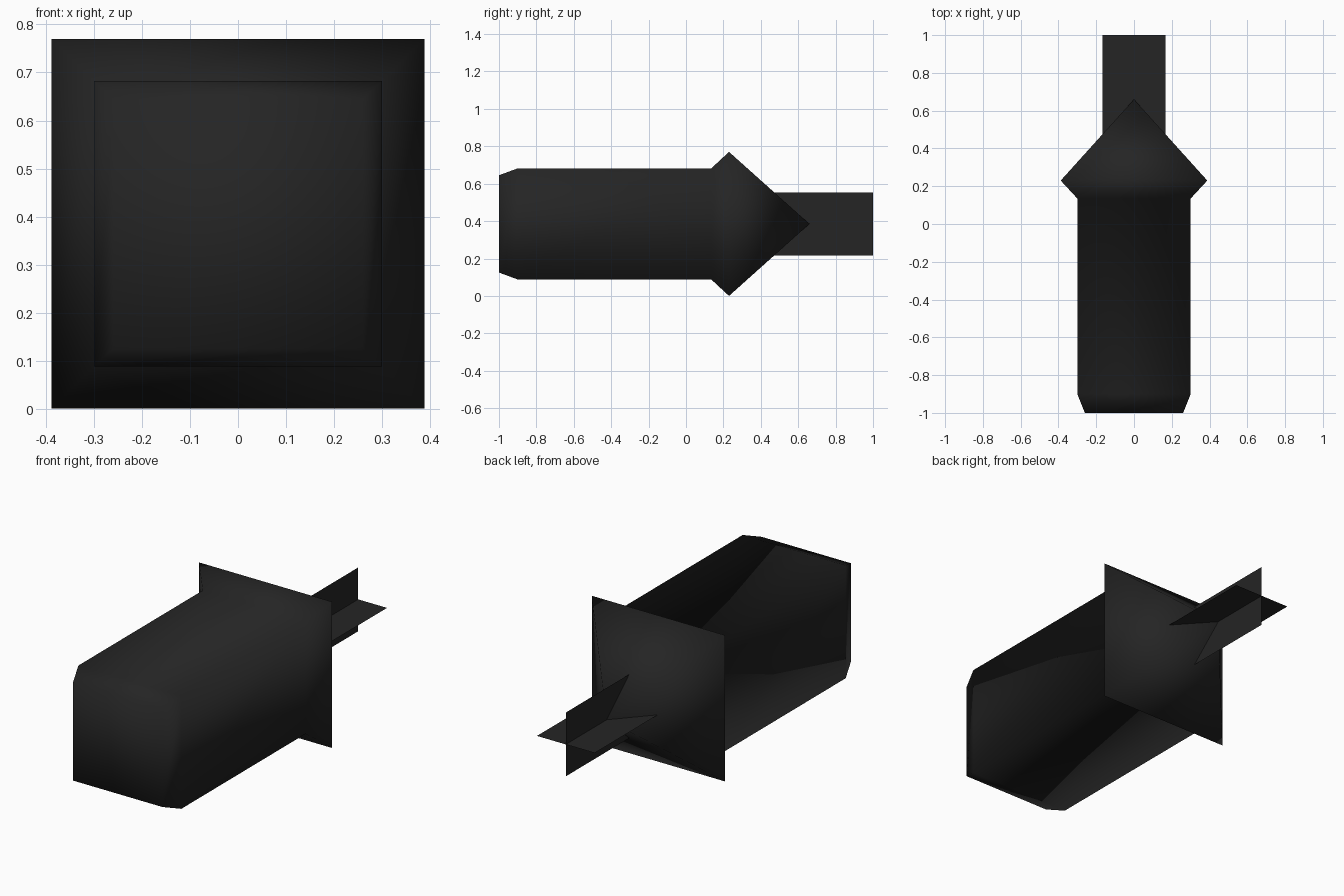
import bpy, bmesh

if "Cube" in bpy.data.objects:
    bpy.data.objects.remove(bpy.data.objects["Cube"])

CZ = 0.385  # height of the long axis

black = bpy.data.materials.new("black rubber")
black.diffuse_color = (0.018, 0.018, 0.018, 1)
black.use_nodes = True
black.node_tree.nodes["Principled BSDF"].inputs["Base Color"].default_value = black.diffuse_color


def make_object(name, bm):
    mesh = bpy.data.meshes.new(name)
    bm.to_mesh(mesh)
    bm.free()
    mesh.materials.append(black)
    obj = bpy.data.objects.new(name, mesh)
    bpy.context.collection.objects.link(obj)
    return obj


# Body: square rings along y, bevelled front, flared collar, pyramid tail
profile = [(-1.0, 0.26, 0.26), (-0.9, 0.30, 0.297),
           (0.135, 0.30, 0.297), (0.23, 0.388, 0.385)]
bm = bmesh.new()
rings = []
for y, hx, hz in profile:
    rings.append([bm.verts.new((sx * hx, y, CZ + sz * hz))
                  for sx, sz in ((-1, -1), (1, -1), (1, 1), (-1, 1))])
tip = bm.verts.new((0, 0.66, CZ))
bm.faces.new(rings[0])
for a, b in zip(rings, rings[1:]):
    for i in range(4):
        j = (i + 1) % 4
        bm.faces.new((a[i], a[j], b[j], b[i]))
for i in range(4):
    bm.faces.new((rings[-1][i], rings[-1][(i + 1) % 4], tip))
bmesh.ops.recalc_face_normals(bm, faces=bm.faces)
for f in bm.faces:
    f.smooth = True
make_object("body", bm)


# Crossed tail fins: two thin sheets
def fin(name, dx, dz, half=0.168, y0=0.46, y1=1.0):
    bm = bmesh.new()
    bm.faces.new([bm.verts.new((s * dx * half, y, CZ + s * dz * half))
                  for s, y in ((-1, y0), (1, y0), (1, y1), (-1, y1))])
    make_object(name, bm)


fin("horizontal_fin", 1, 0)
fin("vertical_fin", 0, 1)
